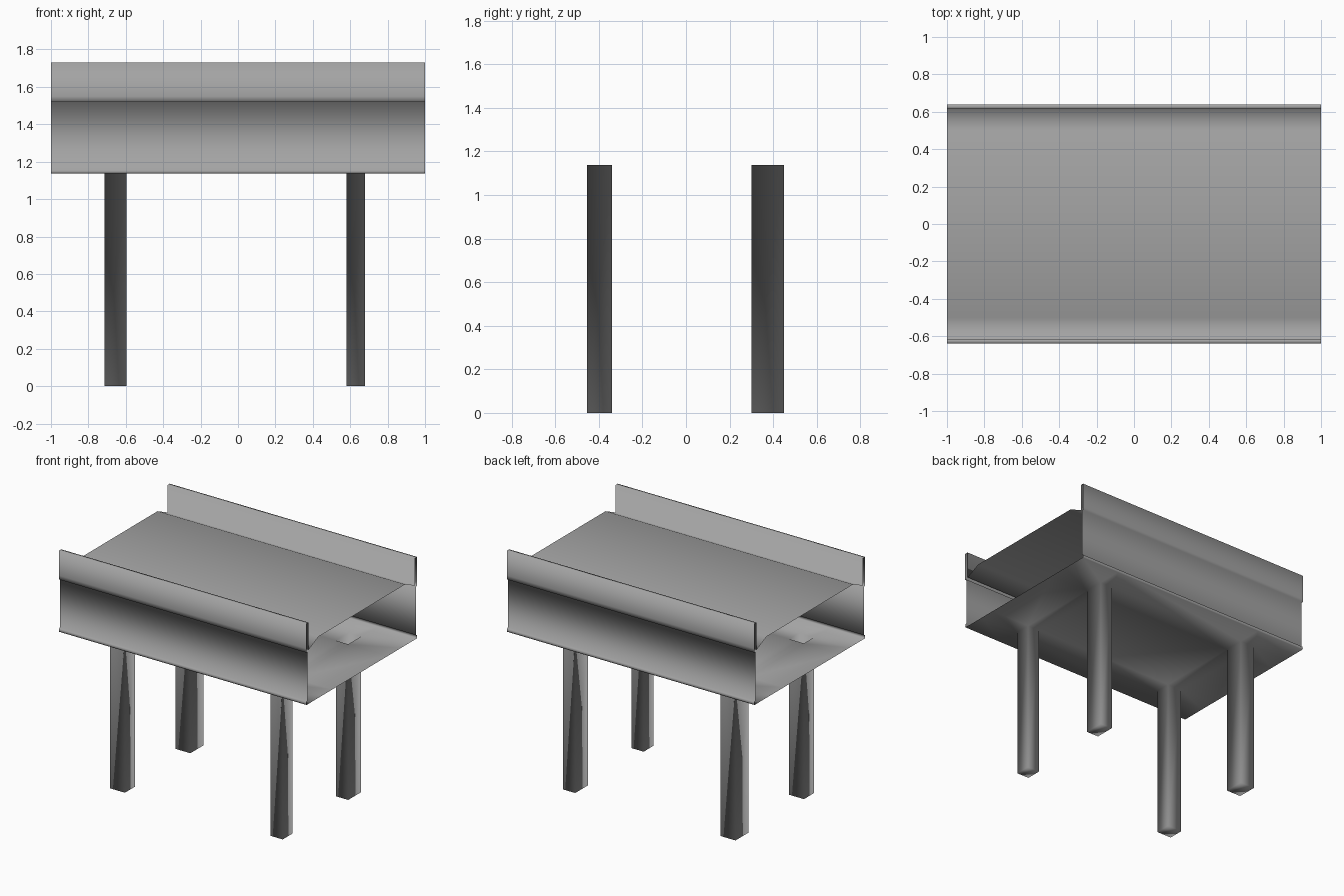
import bpy, bmesh

if "Cube" in bpy.data.objects:
    bpy.data.objects.remove(bpy.data.objects["Cube"])

FLOOR = 1.137
XS = [-1, -0.715, -0.595, 0.58, 0.68, 1]      # lengthwise cuts, legs in spans 1 and 3
FLOOR_YS = [-0.455, -0.34, 0.30, 0.45]        # crosswise floor cuts around the legs

# half cross-section: floor lip, side panel, upright rail, deck slope
half = [(0.637, FLOOR), (0.64, 1.147), (0.637, 1.16), (0.625, 1.165), (0.625, 1.517),
        (0.64, 1.52), (0.64, 1.55), (0.64, 1.73), (0.614, 1.73), (0.614, 1.53),
        (0.50, 1.583)]
profile = ([(y, FLOOR) for y in FLOOR_YS] + half
           + [(-y, z) for y, z in reversed(half)])

bm = bmesh.new()

# open-ended sheet body swept along x
rings = [[bm.verts.new((x, y, z)) for y, z in profile] for x in XS]
n = len(profile)
leg_faces = []
for i in range(len(XS) - 1):
    for j in range(n):
        k = (j + 1) % n
        f = bm.faces.new((rings[i][j], rings[i + 1][j], rings[i + 1][k], rings[i][k]))
        if i in (1, 3) and j in (0, 2):
            leg_faces.append(f)

# hollow square legs pulled down out of the floor
legs = bmesh.ops.extrude_discrete_faces(bm, faces=leg_faces)["faces"]
for f in legs:
    for v in f.verts:
        v.co.z = 0

# outward normals, soft shading throughout
bmesh.ops.recalc_face_normals(bm, faces=bm.faces[:])
bm.normal_update()
if sum(f.normal.z for f in bm.faces if all(abs(v.co.z) < 1e-5 for v in f.verts)) > 0:
    bmesh.ops.reverse_faces(bm, faces=bm.faces[:])
for f in bm.faces:
    f.smooth = True

mesh = bpy.data.meshes.new("table_body_with_legs")
bm.to_mesh(mesh)
bm.free()

# dark grey metal
grey = bpy.data.materials.new("dark_grey")
grey.diffuse_color = (0.37, 0.37, 0.37, 1)
grey.use_nodes = True
grey.node_tree.nodes["Principled BSDF"].inputs["Base Color"].default_value = grey.diffuse_color
mesh.materials.append(grey)
bpy.context.collection.objects.link(bpy.data.objects.new("table_body_with_legs", mesh))
